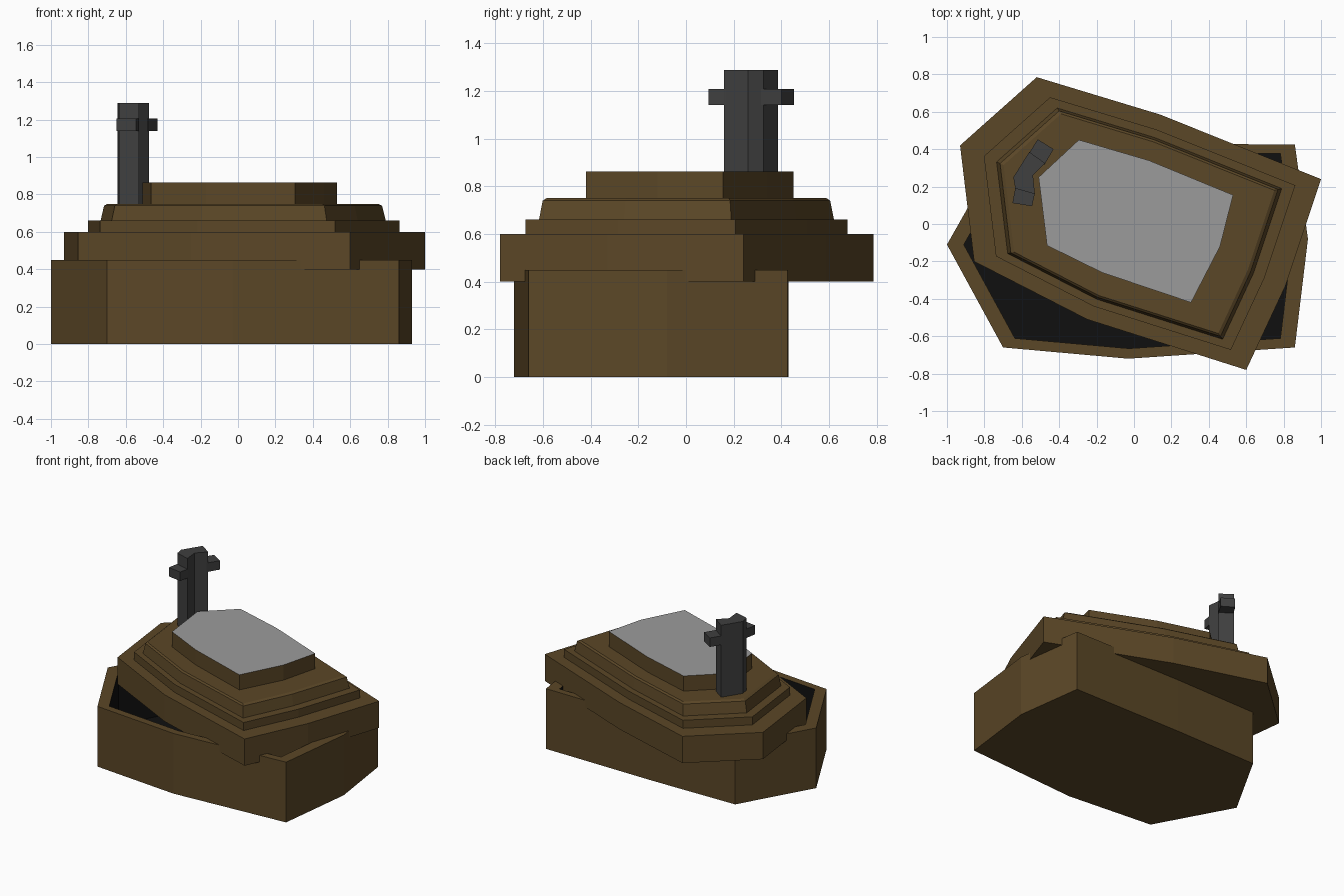
import bpy
import bmesh

cube = bpy.data.objects.get("Cube")
if cube:
    bpy.data.objects.remove(cube, do_unlink=True)


def material(name, r, g, b):
    mat = bpy.data.materials.new(name)
    mat.use_nodes = True
    mat.diffuse_color = (r, g, b, 1)
    mat.node_tree.nodes["Principled BSDF"].inputs["Base Color"].default_value = (r, g, b, 1)
    return mat


brown = material("brown wood", 0.105, 0.063, 0.02)
black = material("black lining", 0.005, 0.005, 0.005)
grey = material("pale grey", 0.33, 0.33, 0.33)
iron = material("dark grey iron", 0.05, 0.05, 0.05)


def scaled(outline, s, cy=0):
    return [(x * s, cy + (y - cy) * s) for x, y in outline]


def loft(name, sections, mats, paint=None):
    """Stack (outline, z) sections into a closed solid; paint picks a material per band."""
    bm = bmesh.new()
    rings = [[bm.verts.new((x, y, z)) for x, y in outline] for outline, z in sections]
    bands = [[bm.faces.new(rings[0][::-1])]]
    for low, high in zip(rings, rings[1:]):
        n = len(low)
        bands.append([bm.faces.new((low[i], low[(i + 1) % n], high[(i + 1) % n], high[i]))
                      for i in range(n)])
    bands.append([bm.faces.new(rings[-1])])
    for index, band in enumerate(bands):
        for face in band:
            face.material_index = paint(index) if paint else 0
    mesh = bpy.data.meshes.new(name)
    bm.to_mesh(mesh)
    bm.free()
    for mat in mats:
        mesh.materials.append(mat)
    obj = bpy.data.objects.new(name, mesh)
    bpy.context.collection.objects.link(obj)
    return obj


# Hollow box with a black interior
box = [(-1, -0.11), (-0.7, -0.66), (-0.03, -0.72), (0.86, -0.66),
       (0.93, -0.08), (0.86, 0.425), (-0.03, 0.43), (-0.7, 0.42)]
inside = scaled(box, 0.91, -0.115)
loft("coffin_box", [(box, 0), (box, 0.45), (inside, 0.45), (inside, 0.05)],
     [brown, black], lambda band: int(band >= 3))

# Stepped lid, turned askew on the box
lid = [(-0.93, 0.42), (-0.855, -0.2), (-0.25, -0.51), (0.6, -0.78),
       (0.81, -0.33), (1, 0.24), (0.14, 0.585), (-0.52, 0.785)]
steps = [(1, 0.4), (1, 0.6), (0.863, 0.6), (0.863, 0.66),
         (0.79, 0.66), (0.77, 0.74), (0.75, 0.75)]
loft("lid", [(scaled(lid, s), z) for s, z in steps], [brown])

# Raised panel with a grey top
panel = [(-0.51, 0.25), (-0.465, -0.115), (-0.17, -0.26), (0.305, -0.42),
         (0.46, -0.12), (0.53, 0.155), (0.08, 0.34), (-0.295, 0.45)]
loft("lid_panel", [(panel, 0.74), (panel, 0.863)], [brown, grey],
     lambda band: int(band == 2))

# Bent upright and its two arms
post = [(-0.645, 0.25), (-0.635, 0.19), (-0.53, 0.16),
        (-0.54, 0.26), (-0.475, 0.325), (-0.56, 0.385)]
arms = {
    "cross_arm_front": [(-0.635, 0.19), (-0.65, 0.112), (-0.545, 0.095), (-0.53, 0.165)],
    "cross_arm_back": [(-0.56, 0.38), (-0.48, 0.315), (-0.43, 0.4), (-0.515, 0.453)],
}
loft("cross_post", [(post, 0.74), (post, 1.288)], [iron])
for name, outline in arms.items():
    loft(name, [(outline, 1.14), (outline, 1.207)], [iron])
